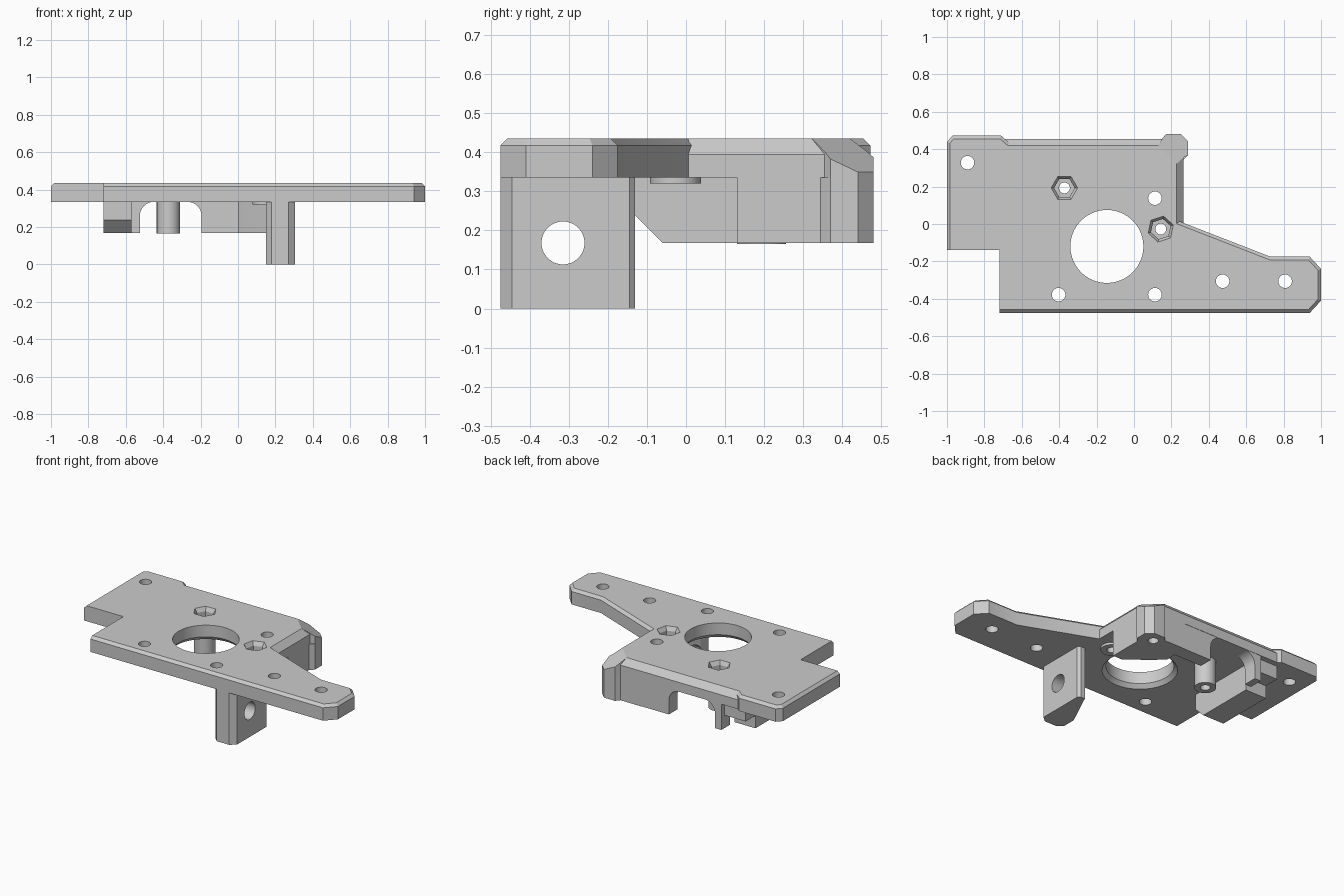
import bpy, bmesh, math
from mathutils import Vector

cube = bpy.data.objects.get("Cube")
if cube:
    bpy.data.objects.remove(cube, do_unlink=True)

grey = bpy.data.materials.new("plain grey")
grey.use_nodes = True
COLOUR = (0.6, 0.6, 0.6, 1)
grey.diffuse_color = COLOUR
grey.node_tree.nodes["Principled BSDF"].inputs["Base Color"].default_value = COLOUR

BOTTOM, UNDER, TOP = 0.168, 0.335, 0.435


def loft(name, rings):
    """Closed solid through rings that have equal point counts."""
    bm = bmesh.new()
    loops = [[bm.verts.new(p) for p in ring] for ring in rings]
    bm.faces.new(loops[0])
    bm.faces.new(loops[-1])
    count = len(loops[0])
    for low, high in zip(loops, loops[1:]):
        for i in range(count):
            j = (i + 1) % count
            bm.faces.new((low[i], low[j], high[j], high[i]))
    bmesh.ops.recalc_face_normals(bm, faces=bm.faces)
    mesh = bpy.data.meshes.new(name)
    bm.to_mesh(mesh)
    bm.free()
    mesh.materials.append(grey)
    ob = bpy.data.objects.new(name, mesh)
    bpy.context.collection.objects.link(ob)
    return ob


def prism(name, pts, lo, hi, axis="z"):
    place = {"z": lambda a, b, c: (a, b, c),
             "y": lambda a, b, c: (a, c, b),
             "x": lambda a, b, c: (c, a, b)}[axis]
    return loft(name, [[place(a, b, c) for a, b in pts] for c in (lo, hi)])


def circle(x, y, r, sides=48, turn=0):
    angles = [turn + math.tau * i / sides for i in range(sides)]
    return [(x + r * math.cos(t), y + r * math.sin(t)) for t in angles]


def cone(name, x, y, lo, hi, r1, r2=None, sides=48, turn=0):
    """Upright round or many-sided solid."""
    ends = ((r1, lo), (r1 if r2 is None else r2, hi))
    return loft(name, [[(a, b, z) for a, b in circle(x, y, r, sides, turn)] for r, z in ends])


def cut(cutter, *targets):
    cutter.hide_render = True
    for ob in targets:
        mod = ob.modifiers.new("cut", "BOOLEAN")
        mod.operation, mod.solver, mod.object = "DIFFERENCE", "EXACT", cutter
        bpy.context.view_layer.objects.active = ob
        bpy.ops.object.modifier_apply(modifier=mod.name)
    bpy.data.objects.remove(cutter, do_unlink=True)


def slope_corner(ob):
    """Slice off everything above the sloping plane at the back corner."""
    bm = bmesh.new()
    bm.from_mesh(ob.data)
    cut_geom = bmesh.ops.bisect_plane(
        bm, geom=bm.verts[:] + bm.edges[:] + bm.faces[:], dist=1e-5,
        plane_co=(0.275, 0.275, TOP), plane_no=Vector((0.474, 0.474, 1)).normalized(),
        clear_outer=True)["geom_cut"]
    rim = [e for e in cut_geom if isinstance(e, bmesh.types.BMEdge) and e.is_boundary]
    bmesh.ops.holes_fill(bm, edges=rim, sides=0)
    bmesh.ops.recalc_face_normals(bm, faces=bm.faces)
    bm.to_mesh(ob.data)
    bm.free()


def inset(outline):
    """Move each edge of a counter-clockwise outline inward by its own width."""
    result = []
    for i, (x, y, w) in enumerate(outline):
        px, py, pw = outline[i - 1]
        nx, ny, _ = outline[(i + 1) % len(outline)]
        a = Vector((py - y, x - px)).normalized()
        b = Vector((y - ny, nx - x)).normalized()
        det = a.x * b.y - a.y * b.x
        result.append((x + (pw * b.y - w * a.y) / det, y + (a.x * w - b.x * pw) / det))
    return result


# Mounting plate with an arm; C marks the edges that carry a chamfer
C = 0.017
outline = [(-0.72, -0.475, C), (0.94, -0.475, C), (1, -0.41, C), (1, -0.24, C),
           (0.94, -0.175, C), (0.73, -0.175, C), (0.228, 0.02, 0), (0.228, 0.322, 0),
           (0.13, 0.42, 0), (-0.65, 0.42, C), (-0.71, 0.472, C), (-0.97, 0.472, C),
           (-1, 0.44, C), (-1, -0.14, 0), (-0.72, -0.14, 0)]
plate = loft("mounting_plate", [[(x, y, UNDER) for x, y, w in outline],
                                [(x, y, TOP - C) for x, y, w in outline],
                                [(x, y, TOP) for x, y in inset(outline)]])

# Plate margins with a wide chamfer, along the back and the side
back_edge = prism("back_edge", [(0.42, UNDER), (0.455, UNDER), (0.455, 0.395), (0.42, TOP)],
                  -0.69, 0.16, "x")
side_edge = prism("side_edge", [(0.228, UNDER), (0.265, UNDER), (0.265, 0.395), (0.228, TOP)],
                  0.006, 0.37, "y")

# Corner block under the plate and the sloping lug above it
rim = [(0.29, 0.37), (0.29, 0.44), (0.25, 0.48), (0.17, 0.48), (0.15, 0.455)]
block = prism("corner_block", [(0.2, 0.13), (0.265, 0.13), (0.265, 0.345)] + rim
              + [(0, 0.455), (0, 0.3), (0.06, 0.24)], BOTTOM, UNDER)
lug = prism("corner_lug", [(0.13, 0.42), (0.228, 0.322), (0.265, 0.355)] + rim, UNDER, TOP)
for part in (back_edge, side_edge, lug):
    slope_corner(part)

# Back wall with a round-shouldered opening
R, LEFT, RIGHT = 0.075, -0.525, -0.195
arc = [math.pi / 2 * i / 8 for i in range(9)]
arch = [(LEFT + R - R * math.cos(t), UNDER - R + R * math.sin(t)) for t in arc]
arch += [(RIGHT - R + R * math.sin(t), UNDER - R + R * math.cos(t)) for t in arc]
back_wall = prism("back_wall", [(-0.57, 0.34), (-0.57, BOTTOM), (LEFT, BOTTOM)] + arch
                  + [(RIGHT, BOTTOM), (0.02, BOTTOM), (0.02, 0.34)], 0.365, 0.453, "y")

# Side rib with a sloping nose
rib = prism("side_rib", [(-0.13, UNDER), (-0.13, 0.238), (-0.06, BOTTOM), (0.32, BOTTOM),
                         (0.32, 0.25), (0.42, 0.25), (0.42, UNDER)], -0.72, -0.57, "x")

# Hanging tab with a cross hole
tab = prism("hanging_tab", [(0.18, -0.475), (0.27, -0.475), (0.305, -0.445), (0.305, -0.145),
                            (0.29, -0.13), (0.26, -0.13), (0.15, -0.36), (0.15, -0.445)], 0, UNDER)
cut(prism("tab_hole", circle(-0.315, 0.168, 0.055), 0, 0.5, "x"), tab)

# Screw post and low boss below the two nut pockets
NUTS = [(-0.372, 0.193, 0), (0.143, -0.027, math.pi / 10)]
post = cone("screw_post", *NUTS[0][:2], 0.165, UNDER, 0.0625)
boss = cone("low_boss", *NUTS[1][:2], 0.32, UNDER, 0.065)

# Motor opening with a flared lower rim
cut(cone("motor_hole", -0.145, -0.12, 0.2, 0.6, 0.195, sides=96), plate)
cut(cone("motor_flare", -0.145, -0.12, 0.325, 0.365, 0.226, 0.19, sides=96), plate)

# Screw holes
for x, y in [(-0.89, 0.328), (0.112, 0.138), (-0.403, -0.378), (0.112, -0.378),
             (0.474, -0.306), (0.808, -0.306)]:
    cut(cone("screw_hole", x, y, 0.2, 0.6, 0.036), plate)
cut(cone("lug_hole", 0.2, 0.41, 0.1, 0.29, 0.03), block)

# Hexagonal nut pockets with flared mouths
for (x, y, turn), stub in zip(NUTS, (post, boss)):
    cut(cone("nut_hole", x, y, 0.1, 0.6, 0.029), plate, stub)
    cut(cone("nut_pocket", x, y, 0.375, 0.6, 0.055, sides=6, turn=turn), plate)
    cut(cone("nut_mouth", x, y, 0.405, 0.445, 0.052, 0.077, sides=6, turn=turn), plate)

for ob in (plate, back_edge, side_edge, block, lug, back_wall, rib, tab, post, boss):
    bpy.ops.object.select_all(action="DESELECT")
    ob.select_set(True)
    bpy.context.view_layer.objects.active = ob
    bpy.ops.object.shade_smooth_by_angle(angle=math.radians(25))
